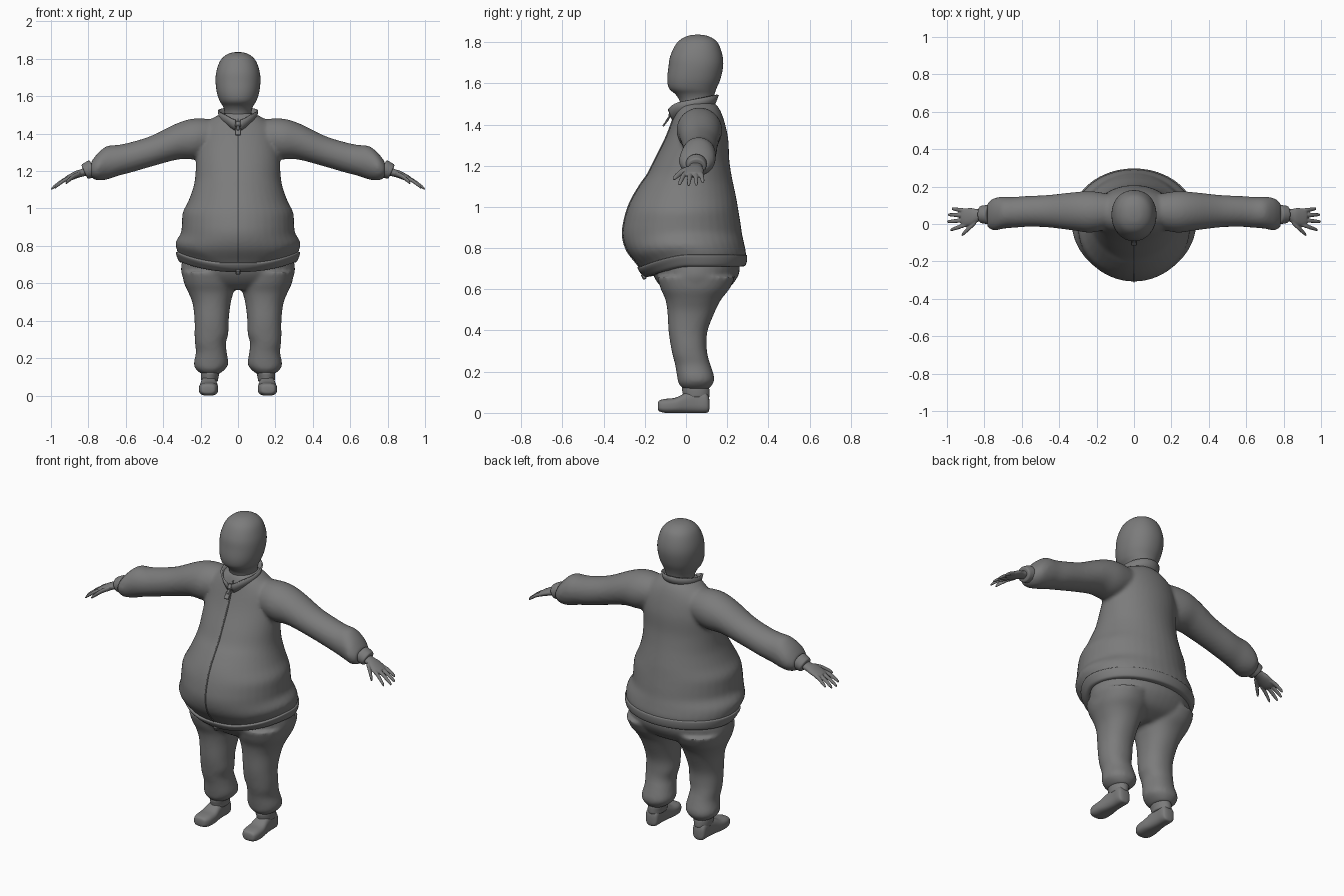
import bpy, bmesh, math
from mathutils import Vector

if "Cube" in bpy.data.objects:
    bpy.data.objects.remove(bpy.data.objects["Cube"])

grey = bpy.data.materials.new("clay_grey")
grey.use_nodes = True
grey.diffuse_color = (0.2, 0.2, 0.2, 1)
grey.node_tree.nodes["Principled BSDF"].inputs["Base Color"].default_value = grey.diffuse_color


def smooth_rows(rows, steps=4):
    """Catmull-Rom interpolation between cross-section rows."""
    rows = [Vector(r) for r in rows]
    padded = [rows[0]] + rows + [rows[-1]]
    out = []
    for a, b, c, d in zip(padded, padded[1:], padded[2:], padded[3:]):
        for i in range(steps):
            t = i / steps
            out.append(0.5 * (2 * b + (c - a) * t + (2 * a - 5 * b + 4 * c - d) * t ** 2
                              + (3 * b - a - 3 * c + d) * t ** 3))
    return out + [rows[-1]]


def tube(axis, rows, power=2.0, warp=None, count=40):
    """Rings along an axis; each row is position, then low and high bounds on the other two axes."""
    rings = []
    for t, a0, a1, b0, b1 in smooth_rows(rows):
        ring = []
        for k in range(count):
            ang = math.tau * k / count
            c, s = math.cos(ang), math.sin(ang)
            a = (a0 + a1) / 2 + (a1 - a0) / 2 * math.copysign(abs(c) ** (2 / power), c)
            b = (b0 + b1) / 2 + (b1 - b0) / 2 * math.copysign(abs(s) ** (2 / power), s)
            point = Vector({"x": (t, a, b), "y": (a, t, b), "z": (a, b, t)}[axis])
            ring.append(warp(point) if warp else point)
        rings.append(ring)
    return rings


def upright(rows, **options):
    """Centred upright tube from rows of height, half width, front and back."""
    return tube("z", [(z, -w, w, front, back) for z, w, front, back in rows], **options)


def mirrored(rings):
    return [[Vector((-p.x, p.y, p.z)) for p in ring] for ring in rings]


def finish(name, bm):
    bmesh.ops.recalc_face_normals(bm, faces=bm.faces)
    for face in bm.faces:
        face.smooth = True
    mesh = bpy.data.meshes.new(name)
    bm.to_mesh(mesh)
    bm.free()
    mesh.materials.append(grey)
    obj = bpy.data.objects.new(name, mesh)
    bpy.context.collection.objects.link(obj)
    return obj


def solid(name, tubes, voxel=0.0, relax=5):
    """Skin closed tubes, and optionally fuse them into one soft surface."""
    bm = bmesh.new()
    for rings in tubes:
        loops = [[bm.verts.new(p) for p in ring] for ring in rings]
        n = len(loops[0])
        for low, high in zip(loops, loops[1:]):
            for k in range(n):
                j = (k + 1) % n
                bm.faces.new((low[k], low[j], high[j], high[k]))
        bm.faces.new(loops[0])
        bm.faces.new(loops[-1])
    obj = finish(name, bm)
    if voxel:
        fuse = obj.modifiers.new("fuse", "REMESH")
        fuse.mode = "VOXEL"
        fuse.voxel_size = voxel
        fuse.use_smooth_shade = True
        soften = obj.modifiers.new("soften", "SMOOTH")
        soften.factor = 0.5
        soften.iterations = relax
    return obj


def pair(name, rings, **options):
    solid("left_" + name, [rings], **options)
    solid("right_" + name, [mirrored(rings)], **options)


def sag(p):
    """Belly pulls the lower front of the jacket downwards."""
    weight = min(1, max(0, (0.9 - p.z) / 0.15))
    forward = min(1, max(0, -p.y / 0.22))
    return Vector((p.x, p.y, p.z - 0.065 * weight * forward ** 1.5))


# Jacket: torso and sleeves fused together
torso = [(1.51, .08, -.03, .13), (1.48, .14, -.045, .16), (1.42, .2, -.065, .185),
         (1.33, .22, -.1, .205), (1.23, .225, -.15, .21), (1.16, .23, -.185, .22),
         (1.11, .24, -.22, .23), (1.04, .265, -.262, .245), (.98, .295, -.287, .255),
         (.92, .3, -.302, .265), (.87, .305, -.307, .272), (.82, .333, -.285, .283),
         (.77, .325, -.23, .292), (.735, .31, -.2, .285)]
sleeve = tube("x", [(.08, -.01, .15, 1.31, 1.47), (.22, -.045, .175, 1.265, 1.482),
                    (.32, -.035, .17, 1.262, 1.458), (.46, -.018, .155, 1.225, 1.39),
                    (.57, -.015, .15, 1.193, 1.355), (.64, -.02, .145, 1.175, 1.34),
                    (.7, -.025, .145, 1.155, 1.334), (.75, -.035, .138, 1.15, 1.295),
                    (.785, -.015, .11, 1.165, 1.25)])
solid("jacket", [upright(torso, warp=sag), sleeve, mirrored(sleeve)], voxel=0.011)

# Hem band around the bottom of the jacket
solid("jacket_hem", [upright([(.768, .322, -.225, .288), (.764, .332, -.236, .296),
                              (.74, .326, -.218, .296), (.716, .315, -.198, .289),
                              (.71, .3, -.185, .275)], warp=sag, count=64)])

# Trousers: seat and legs fused together
seat = upright([(.76, .29, -.16, .25), (.7, .303, -.165, .262), (.65, .302, -.15, .245),
                (.6, .27, -.11, .2), (.565, .18, -.06, .12)])
leg = tube("z", [(.66, .02, .3, -.14, .24), (.6, .015, .288, -.122, .21),
                 (.55, .025, .265, -.1, .17), (.49, .04, .242, -.09, .14),
                 (.4, .05, .232, -.085, .105), (.33, .052, .232, -.075, .1),
                 (.28, .065, .23, -.065, .105), (.23, .06, .225, -.052, .12),
                 (.17, .052, .236, -.042, .138), (.14, .07, .225, -.035, .13),
                 (.115, .1, .195, -.012, .11)], power=2.2)
solid("trousers", [seat, leg, mirrored(leg)], voxel=0.011)

# Ankle cuffs
pair("ankle_cuff", tube("z", [(.125, .105, .19, -.01, .1), (.12, .1, .198, -.02, .112),
                              (.095, .105, .198, -.016, .115), (.078, .108, .195, -.012, .113),
                              (.074, .12, .185, 0, .1)]))

# Shoes
pair("shoe", tube("y", [(-.137, .14, .18, .02, .045), (-.13, .122, .198, .008, .06),
                        (-.1, .108, .208, 0, .068), (-.05, .106, .208, 0, .074),
                        (0, .112, .2, 0, .098), (.05, .115, .195, 0, .11),
                        (.09, .115, .195, 0, .105), (.108, .122, .188, .004, .085),
                        (.114, .14, .17, .02, .06)], power=2.8))

# Sleeve cuffs, tilted to follow the arm
def tilt(p):
    return Vector((p.x + (p.z - 1.205) * 0.45, p.y, p.z))

pair("sleeve_cuff", tube("x", [(.768, .01, .09, 1.18, 1.245), (.774, 0, .1, 1.168, 1.256),
                               (.8, .002, .1, 1.163, 1.246), (.822, .006, .096, 1.16, 1.234),
                               (.826, .016, .086, 1.17, 1.222)], warp=tilt))

# Hands: palm, four fingers and a thumb
def finger(root, tip, radius):
    rows = []
    for t, scale in ((0, 1), (.4, 1), (.8, .85), (.96, .6), (1, .2)):
        x, y, z = Vector(root).lerp(Vector(tip), t)
        z += 0.008 * math.sin(math.pi * t)
        r = radius * scale
        rows.append((x, y - r, y + r, z - r, z + r))
    return tube("x", rows, count=16)

hand = [tube("x", [(.79, .02, .08, 1.18, 1.23), (.84, .01, .08, 1.168, 1.21),
                   (.87, -.006, .085, 1.158, 1.2), (.905, -.01, .083, 1.146, 1.181),
                   (.925, -.002, .075, 1.142, 1.168)])]
tips = [(.975, .082, 1.118), (.996, .05, 1.106), (1, .012, 1.103), (.982, -.032, 1.108)]
for i, tip in enumerate(tips):
    hand.append(finger((.895, .07 - .024 * i, 1.165), tip, 0.0115))
hand.append(finger((.845, .012, 1.185), (.922, -.06, 1.135), 0.014))
solid("left_hand", hand, voxel=0.004, relax=2)
solid("right_hand", [mirrored(part) for part in hand], voxel=0.004, relax=2)

# Head and neck
solid("head", [upright([(1.836, .012, .045, .068), (1.83, .045, .008, .105),
                        (1.81, .078, -.03, .142), (1.78, .1, -.055, .163),
                        (1.73, .116, -.077, .178), (1.68, .12, -.085, .18),
                        (1.62, .113, -.091, .167), (1.575, .098, -.082, .148),
                        (1.545, .08, -.05, .138), (1.51, .072, -.03, .132),
                        (1.44, .075, -.02, .13)], power=2.15, count=48)])

# Open collar standing around the neck, with a notch at the front
bm = bmesh.new()
columns = []
steps = 48
for k in range(steps + 1):
    ang = -math.pi / 2 + 0.12 + (math.tau - 0.24) * k / steps
    c, s = math.cos(ang), math.sin(ang)
    notch = max(0, -s) ** 6
    profile = [(.086, .095, 1.462), (.098, .108, 1.49), (.104, .12, 1.522)]
    columns.append([bm.verts.new((rx * c, .035 + ry * s, z + .022 * s - .028 * notch))
                    for rx, ry, z in profile])
for one, two in zip(columns, columns[1:]):
    for i in range(2):
        bm.faces.new((one[i], two[i], two[i + 1], one[i + 1]))
collar = finish("collar", bm)
thick = collar.modifiers.new("thickness", "SOLIDIFY")
thick.thickness = 0.009
thick.offset = 0

# Front zip seam running down the belly
seam = bpy.data.curves.new("zip_seam", "CURVE")
seam.dimensions = "3D"
seam.bevel_depth = 0.004
line = seam.splines.new("POLY")
path = [sag(Vector((0, front, z))) for z, w, front, back in smooth_rows(torso[1:])]
line.points.add(len(path) - 1)
for point, place in zip(line.points, path):
    point.co = (*place, 1)
seam.materials.append(grey)
bpy.context.collection.objects.link(bpy.data.objects.new("zip_seam", seam))

# Zip slider, hanging pull tab and bottom stop
def block(name, centre, size, lean=0.0):
    bm = bmesh.new()
    bmesh.ops.create_cube(bm, size=1)
    bmesh.ops.scale(bm, vec=size, verts=bm.verts)
    bmesh.ops.bevel(bm, geom=bm.edges[:], offset=min(size) * 0.25, segments=1, affect="EDGES")
    obj = finish(name, bm)
    obj.data.shade_flat()
    obj.location = centre
    obj.rotation_euler.x = lean

block("zip_slider", (0, -.07, 1.45), (.03, .022, .034), -.65)
block("zip_link", (0, -.084, 1.432), (.016, .01, .04), -.65)
block("zip_pull", (0, -.098, 1.41), (.03, .009, .045), -.65)
block("zip_stop", (0, -.205, .662), (.026, .02, .03), .5)
